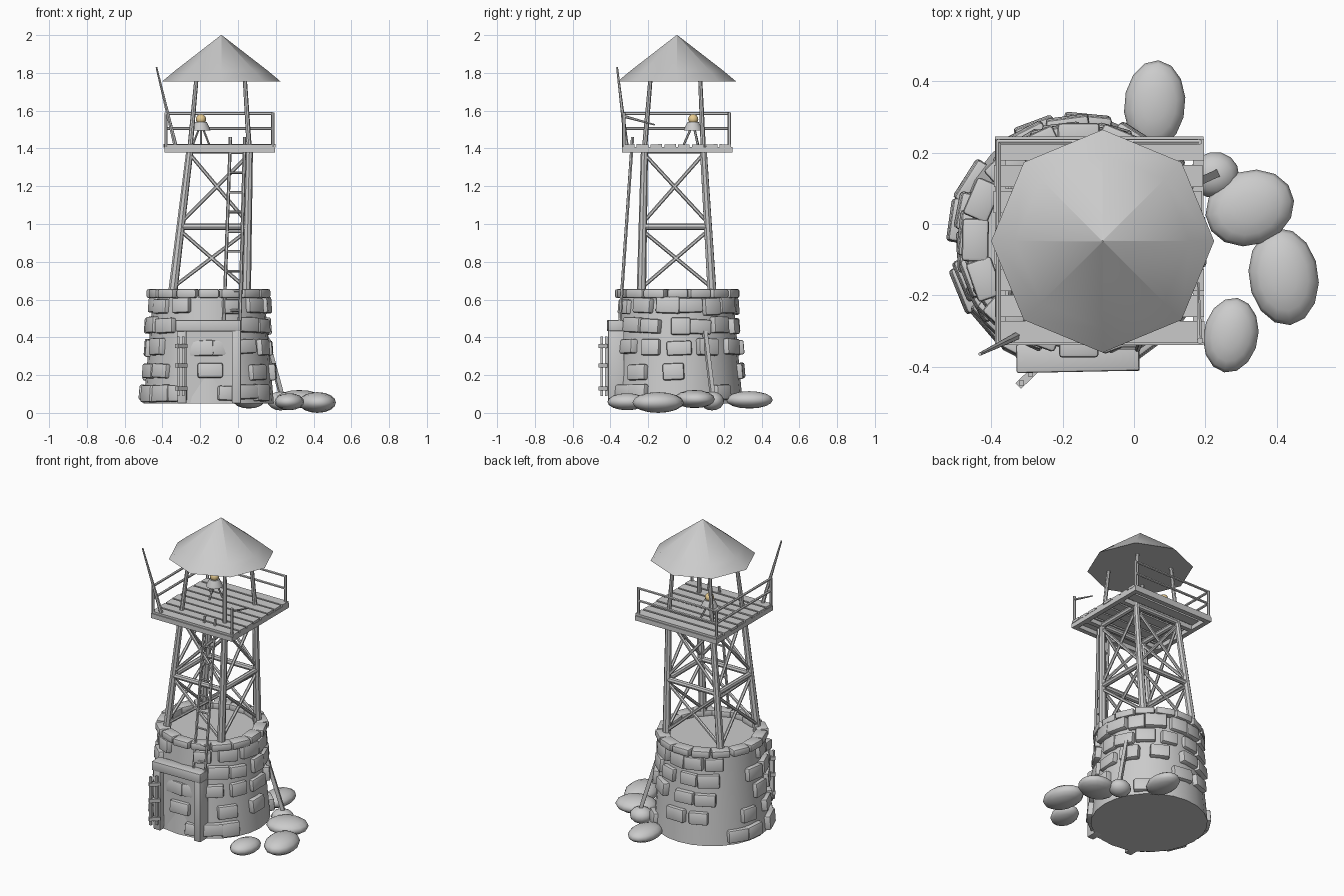
import bpy, bmesh, math, random
from mathutils import Vector, Matrix, Euler

if "Cube" in bpy.data.objects:
    bpy.data.objects.remove(bpy.data.objects["Cube"])

random.seed(4)
CX, CY = -0.155, -0.045          # centre of the stone base


class Part:
    """Collects primitives into one mesh object."""
    def __init__(self, name):
        self.name, self.bm = name, bmesh.new()

    def box(self, c, size, rot=(0, 0, 0), bevel=0.0):
        m = Matrix.LocRotScale(Vector(c), Euler(rot), Vector(size))
        vs = bmesh.ops.create_cube(self.bm, size=1, matrix=m)['verts']
        if bevel:
            edges = list({e for v in vs for e in v.link_edges})
            bmesh.ops.bevel(self.bm, geom=edges, offset=bevel, segments=2,
                            profile=0.5, affect='EDGES')

    def rod(self, a, b, r1, r2=None, seg=8):
        a, b = Vector(a), Vector(b)
        m = Matrix.LocRotScale((a + b) / 2, (b - a).to_track_quat('Z', 'Y'), None)
        bmesh.ops.create_cone(self.bm, cap_ends=True, segments=seg, radius1=r1,
                              radius2=r1 if r2 is None else r2,
                              depth=(b - a).length, matrix=m)

    def bar(self, a, b, w, t):
        a, b = Vector(a), Vector(b)
        m = Matrix.LocRotScale((a + b) / 2, (b - a).to_track_quat('Z', 'Y'),
                               Vector((w, t, (b - a).length)))
        bmesh.ops.create_cube(self.bm, size=1, matrix=m)

    def ball(self, c, radii, rz=0, u=14, v=8):
        m = Matrix.LocRotScale(Vector(c), Euler((0, 0, rz)), Vector(radii))
        bmesh.ops.create_uvsphere(self.bm, u_segments=u, v_segments=v, radius=1, matrix=m)

    def lathe(self, c, profile, seg):
        rings = []
        for r, z in profile:
            rings.append([self.bm.verts.new((c[0] + r * math.cos(2 * math.pi * i / seg),
                                             c[1] + r * math.sin(2 * math.pi * i / seg), z))
                          for i in range(seg)])
        for lo, hi in zip(rings, rings[1:]):
            for i in range(seg):
                j = (i + 1) % seg
                self.bm.faces.new((lo[i], lo[j], hi[j], hi[i]))
        self.bm.faces.new(rings[0][::-1])
        self.bm.faces.new(rings[-1])

    def done(self, angle=32, color=None):
        me = bpy.data.meshes.new(self.name)
        self.bm.to_mesh(me)
        self.bm.free()
        ob = bpy.data.objects.new(self.name, me)
        bpy.context.collection.objects.link(ob)
        bpy.ops.object.select_all(action='DESELECT')
        ob.select_set(True)
        bpy.context.view_layer.objects.active = ob
        bpy.ops.object.shade_smooth_by_angle(angle=math.radians(angle))
        if color:
            mat = bpy.data.materials.new(self.name)
            mat.diffuse_color = color
            mat.use_nodes = True
            mat.node_tree.nodes["Principled BSDF"].inputs["Base Color"].default_value = mat.diffuse_color
            me.materials.append(mat)


def core_r(z):
    return 0.345 - 0.05 * (z - 0.05) / 0.57


# Tapered round base
p = Part("base_core")
p.lathe((CX, CY), [(0.345, 0.05), (0.32, 0.33), (0.295, 0.62)], 24)
p.done()

# Protruding wall stones, row height -> angles (0 = +x, 90 = back, 270 = front)
rows = {
    0.565: [-65, -38, -8, 12, 36, 58, 84, 104, 128, 195, 215, 240],
    0.46: [-48, -25, 2, 24, 47, 72, 98, 120, 175, 198, 222],
    0.345: [-52, -28, 0, 28, 62, 95, 118, 185, 212, 262, 278],
    0.22: [-40, -2, 85, 110, 165, 200, 222, 270],
    0.105: [-55, -38, 42, 150, 172, 205, 225, 243, 285],
}
p = Part("wall_stones")
for z, angles in rows.items():
    for a in angles:
        a = math.radians(a + random.uniform(-2, 2))
        r = core_r(z) - 0.008
        p.box((CX + r * math.cos(a), CY + r * math.sin(a), z + random.uniform(-.006, .006)),
              (random.uniform(.055, .075), random.uniform(.1, .135), random.uniform(.075, .092)),
              (random.uniform(-.05, .05), -0.08, a + random.uniform(-.07, .07)), 0.01)
p.done(40)

# Continuous rim of cap stones
p = Part("rim_stones")
for i in range(16):
    a = 2 * math.pi * i / 16
    r = 0.287 + random.uniform(-.006, .008)
    p.box((CX + r * math.cos(a), CY + r * math.sin(a), 0.632),
          (0.075, random.uniform(.108, .122), 0.046),
          (0, 0, a + random.uniform(-.06, .06)), 0.01)
p.done(40)

# Doorway: frame, recessed panel and ajar leaf
p = Part("door_frame")
p.box((-0.158, -0.375, 0.462), (0.345, 0.08, 0.06), (0, 0, 0.02), 0.006)
for x in (-0.297, -0.008):
    p.box((x, -0.37, 0.243), (0.048, 0.085, 0.386), (0, 0, 0), 0.005)
p.done()
p = Part("door_panel")
p.box((-0.153, -0.355, 0.24), (0.26, 0.04, 0.38))
p.done()
p = Part("door_leaf")
d = Vector((0.72, 0.70, 0))
h = Vector((-0.325, -0.455, 0))
for s in (0.012, 0.048):
    q = h + d * s
    p.bar(q + Vector((0, 0, .09)), q + Vector((0, 0, .405)), 0.014, 0.014)
for z in (0.13, 0.25, 0.355):
    p.bar(h + Vector((0, 0, z)), h + d * 0.068 + Vector((0, 0, z)), 0.022, 0.022)
p.done()

# Leg path: height, x range, y range
stations = [(0.60, (-0.35, 0.043), (-0.237, 0.14)),
            (0.985, (-0.305, 0.051), (-0.23, 0.117)),
            (1.39, (-0.255, 0.06), (-0.22, 0.092)),
            (1.77, (-0.22, 0.036), (-0.188, 0.075))]


def corner(k, i):
    z, xs, ys = stations[k]
    ix, iy = [(0, 0), (1, 0), (1, 1), (0, 1)][i % 4]
    return Vector((xs[ix], ys[iy], z))


p = Part("tower_legs")
q = Part("roof_posts")
for i in range(4):
    p.rod(corner(0, i), corner(2, i), 0.025, 0.019)
    q.rod(corner(2, i), corner(3, i), 0.014, 0.011)
p.done()
q.done()

# Ring beams and cross braces
p = Part("ring_beams")
q = Part("cross_braces")
up = Vector((0, 0, 1))
for i in range(4):
    for k in (1, 2):
        p.rod(corner(k, i), corner(k, i + 1), 0.017)
    for k in (0, 1):
        lo = 0.06 if k == 0 else 0.02
        q.rod(corner(k, i) + up * lo, corner(k + 1, i + 1) - up * .02, 0.01, seg=6)
        q.rod(corner(k, i + 1) + up * lo, corner(k + 1, i) - up * .02, 0.01, seg=6)
p.done()
q.done()

# Platform: perimeter beams, joists and planks running along x
X0, X1, Y0, Y1 = -0.39, 0.195, -0.34, 0.245
p = Part("platform_frame")
for y in (Y0 + .015, CY - .18, CY + .13, Y1 - .015):
    p.box(((X0 + X1) / 2, y, 1.393), (X1 - X0, 0.03, 0.03))
for x in (X0 + .015, X1 - .015):
    p.box((x, (Y0 + Y1) / 2, 1.393), (0.03, Y1 - Y0, 0.03))
p.done()
p = Part("platform_planks")
n = 8
pitch = (Y1 - Y0) / n
for i in range(n):
    p.box(((X0 + X1) / 2 + random.uniform(-.005, .005), Y0 + pitch * (i + .5), 1.414),
          (X1 - X0, pitch * 0.84, 0.016), (random.uniform(-.03, .03), 0, 0))
p.done()

# Railings on the left and back, broken stub at the front right
A, B, C, D = (Vector(v) for v in ((-.38, -.33, 0), (-.38, .23, 0), (.182, .23, 0), (.185, -.328, 0)))
p = Part("railings")
for c in (A, B, C, D):
    p.rod(c + up * 1.39, c + up * 1.59, 0.009, seg=6)
for z in (1.585, 1.505):
    p.rod(A + up * z, B + up * z, 0.008, seg=6)
    p.rod(B + up * z, C + up * z, 0.008, seg=6)
p.rod(D + up * 1.57, (0.18, -0.165, 1.525), 0.008, 0.004, seg=6)
p.done()

# Leaning pole at the front left corner
p = Part("leaning_pole")
p.rod((-0.33, -0.315, 1.41), (-0.432, -0.365, 1.83), 0.012, 0.005, seg=6)
p.done()

# Ladder
p = Part("ladder")
l0, l1 = Vector((-0.075, -0.35, 0.49)), Vector((-0.04, -0.283, 1.46))
r0, r1 = Vector((0.01, -0.35, 0.49)), Vector((0.035, -0.283, 1.46))
p.rod(l0, l1, 0.009, seg=6)
p.rod(r0, r1, 0.009, seg=6)
for i in range(9):
    t = (i + .5) / 9.3
    p.rod(l0.lerp(l1, t), r0.lerp(r1, t), 0.007, seg=6)
p.done()

# Eight-sided roof
p = Part("roof")
p.lathe((-0.088, -0.048), [(0.313, 1.755), (0.245, 1.812), (0.002, 2.0)], 8)
p.done()

# Lamp on a tripod
lx, ly = -0.196, 0.038
p = Part("lamp_stand")
for i in range(3):
    a = 2 * math.pi * i / 3 + 0.5
    p.rod((lx + .05 * math.cos(a), ly + .05 * math.sin(a), 1.42),
          (lx + .01 * math.cos(a), ly + .01 * math.sin(a), 1.51), 0.006, seg=6)
p.lathe((lx, ly), [(0.05, 1.495), (0.045, 1.51), (0.03, 1.54)], 12)
p.done()
p = Part("lamp_bulb")
p.ball((lx, ly, 1.555), (0.027,) * 3, u=12)
p.done(60, (0.8, 0.6, 0.28, 1))

# Fallen boulders and a leaning broken beam
p = Part("boulders")
for x, y, z, rx, ry, rz, a in ((0.058, 0.335, .066, .086, .125, .046, -5),
                               (0.225, 0.138, .06, .07, .064, .05, 10),
                               (0.325, 0.045, .07, .127, .105, .048, 20),
                               (0.42, -0.148, .062, .098, .137, .055, 8),
                               (0.272, -0.312, .056, .077, .106, .045, -10)):
    p.ball((x, y, z + .003 - (.01 if x > .4 else 0)), (rx, ry, rz), math.radians(a))
p.done(60)
p = Part("broken_beam")
p.bar((0.14, 0.10, 0.43), (0.24, 0.145, 0.06), 0.022, 0.022)
p.done()
